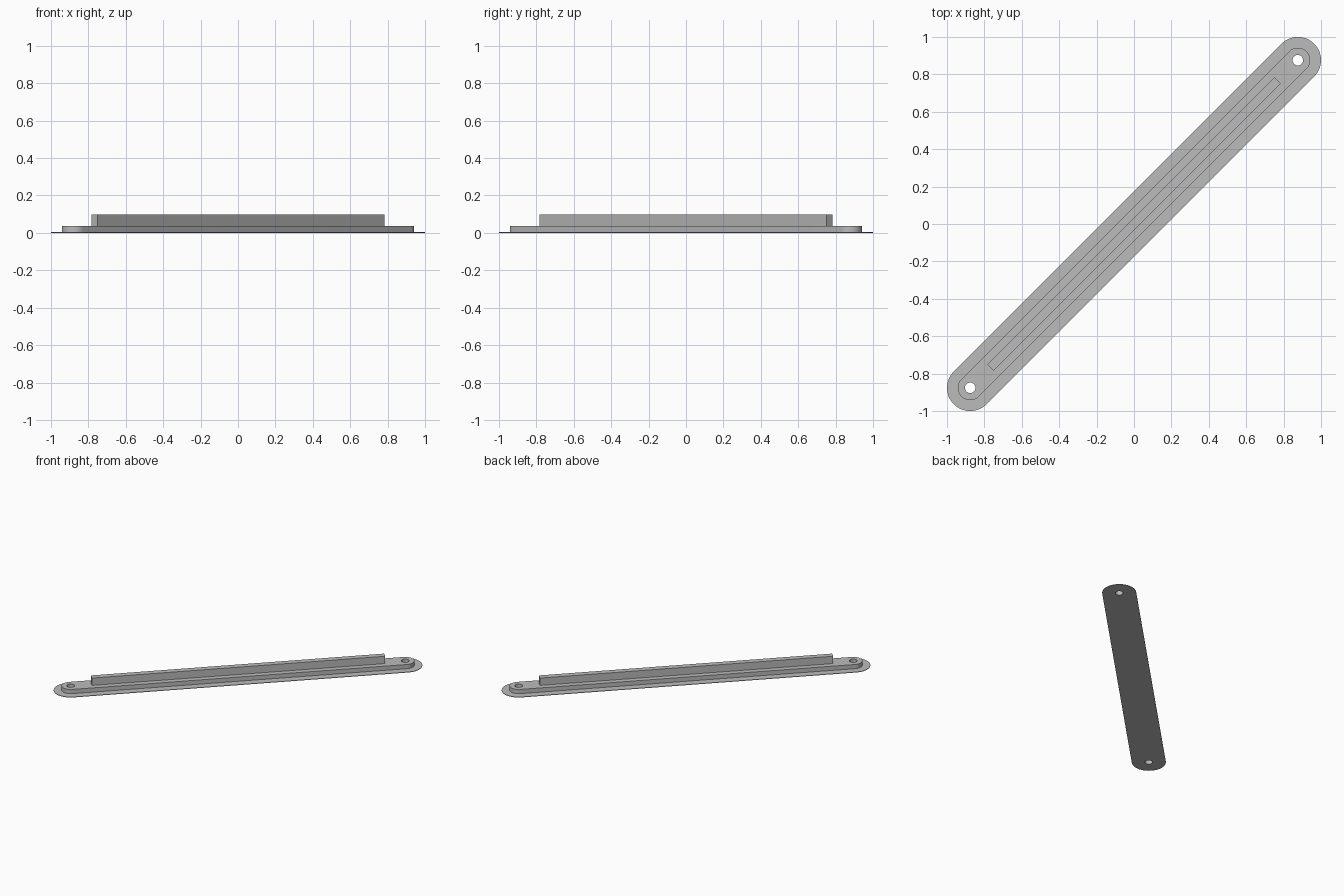
import bpy, bmesh
from math import pi, cos, sin
from mathutils import Matrix

if "Cube" in bpy.data.objects:
    bpy.data.objects.remove(bpy.data.objects["Cube"], do_unlink=True)

REACH = 0.876 * 2 ** 0.5      # centre to screw hole, along the strip
HOLE = 0.028
DIAGONAL = Matrix.Rotation(pi / 4, 4, 'Z')

grey = bpy.data.materials.new("plain grey")
grey.use_nodes = True
colour = (0.5, 0.5, 0.5, 1)
grey.diffuse_color = colour
grey.node_tree.nodes["Principled BSDF"].inputs["Base Color"].default_value = colour


def arc(cx, radius, start, sweep, steps):
    return [(cx + radius * cos(start + sweep * i / steps),
             radius * sin(start + sweep * i / steps)) for i in range(steps + 1)]


def stadium(radius):
    return arc(REACH, radius, -pi / 2, pi, 32) + arc(-REACH, radius, pi / 2, pi, 32)


def plate(name, loops, bottom, top):
    """Fill the first loop, leave the others as holes, and extrude upwards."""
    bm = bmesh.new()
    edges = []
    for loop in loops:
        verts = [bm.verts.new((x, y, bottom)) for x, y in loop]
        edges += [bm.edges.new((v, verts[i - 1])) for i, v in enumerate(verts)]
    bmesh.ops.triangle_fill(bm, edges=edges, use_beauty=True, normal=(0, 0, 1))
    result = bmesh.ops.extrude_face_region(bm, geom=bm.faces[:], use_keep_orig=True)
    raised = [g for g in result["geom"] if isinstance(g, bmesh.types.BMVert)]
    bmesh.ops.translate(bm, verts=raised, vec=(0, 0, top - bottom))
    bmesh.ops.recalc_face_normals(bm, faces=bm.faces[:])
    bm.transform(DIAGONAL)
    mesh = bpy.data.meshes.new(name)
    bm.to_mesh(mesh)
    bm.free()
    mesh.materials.append(grey)
    obj = bpy.data.objects.new(name, mesh)
    bpy.context.collection.objects.link(obj)
    bpy.ops.object.select_all(action='DESELECT')
    obj.select_set(True)
    bpy.context.view_layer.objects.active = obj
    bpy.ops.object.shade_smooth_by_angle(angle=pi / 6)


# Screw holes shared by both rounded plates
holes = [arc(side * REACH, HOLE, 0, 2 * pi, 32)[:-1] for side in (-1, 1)]

# Thin wide flange, thicker rounded base, and the upright rib
plate("flange", [stadium(0.124)] + holes, 0, 0.004)
plate("base_strip", [stadium(0.066)] + holes, 0.004, 0.038)
length, width = 1.086, 0.023
plate("rib", [[(-length, -width), (length, -width), (length, width), (-length, width)]],
      0.038, 0.097)
